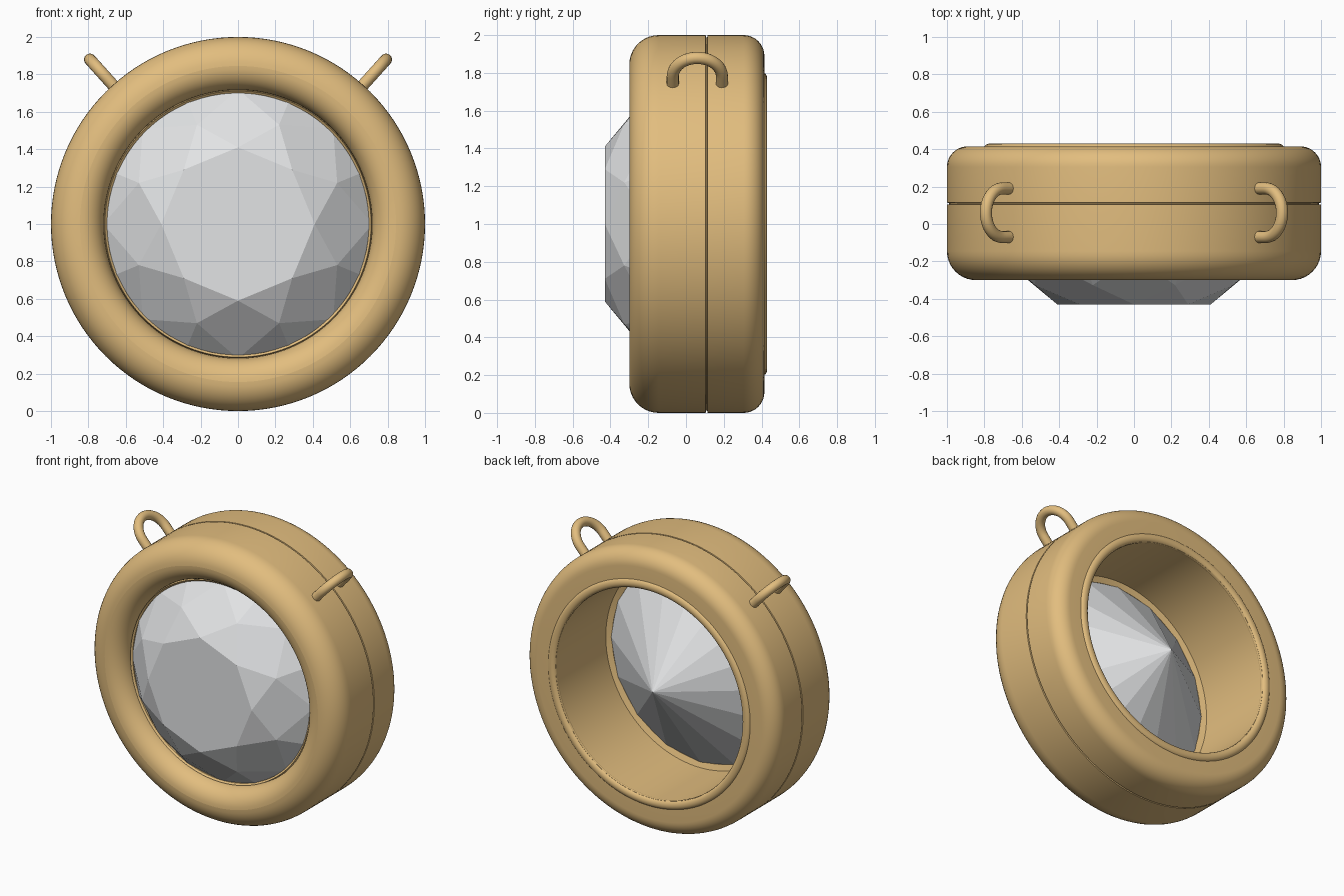
import bpy, bmesh, math
from mathutils import Vector

if "Cube" in bpy.data.objects:
    bpy.data.objects.remove(bpy.data.objects["Cube"])

CZ = 1.0  # height of the pendant axis


def material(name, rgb):
    m = bpy.data.materials.new(name)
    m.diffuse_color = (*rgb, 1)
    m.use_nodes = True
    m.node_tree.nodes["Principled BSDF"].inputs["Base Color"].default_value = m.diffuse_color
    return m


gold = material("warm gold", (0.76, 0.51, 0.21))
silver = material("pale grey crystal", (0.76, 0.77, 0.78))


def make(name, bm, mat, smooth=None):
    bmesh.ops.recalc_face_normals(bm, faces=bm.faces)
    me = bpy.data.meshes.new(name)
    bm.to_mesh(me)
    bm.free()
    ob = bpy.data.objects.new(name, me)
    bpy.context.collection.objects.link(ob)
    me.materials.append(mat)
    if smooth:
        bpy.ops.object.select_all(action='DESELECT')
        ob.select_set(True)
        bpy.context.view_layer.objects.active = ob
        bpy.ops.object.shade_smooth_by_angle(angle=math.radians(smooth))
    return ob


def polar(r, a, y):
    return Vector((r * math.cos(a), y, CZ + r * math.sin(a)))


def arc(cr, cy, rr, ry, a0, a1, n=10):
    out = []
    for i in range(n + 1):
        a = math.radians(a0 + (a1 - a0) * i / n)
        out.append((cr + rr * math.cos(a), cy + ry * math.sin(a)))
    return out


def bridge(bm, rings, closed):
    n = len(rings[0])
    for k in range(len(rings) if closed else len(rings) - 1):
        a, b = rings[k], rings[(k + 1) % len(rings)]
        for i in range(n):
            j = (i + 1) % n
            bm.faces.new((a[i], a[j], b[j], b[i]))


def lathe(name, profile, mat, n=128):
    bm = bmesh.new()
    rings = [[bm.verts.new(polar(r, 2 * math.pi * i / n, y)) for i in range(n)]
             for r, y in profile]
    bridge(bm, rings, True)
    return make(name, bm, mat, 35)


# case: rounded front bezel, seam groove, rounded back, hollow inside
case = [(0.74, -0.15), (0.70, -0.165), (0.70, -0.19), (0.712, -0.20)]
case += arc(0.845, -0.175, 0.128, 0.125, 180, 270)
case += arc(0.845, -0.145, 0.155, 0.155, 270, 360)
case += [(1.0, 0.104), (0.988, 0.106), (0.988, 0.112), (1.0, 0.114)]
case += arc(0.89, 0.305, 0.11, 0.11, 0, 90)
case += [(0.74, 0.415)]
lathe("case", case, gold)

# thin bead around the rear opening
lathe("rear_bead", arc(0.77, 0.405, 0.032, 0.025, 0, 345, 23), gold)

# brilliant-cut stone
bm = bmesh.new()
S = math.pi / 8
table = [bm.verts.new(polar(0.41, 2 * S * i, -0.43)) for i in range(8)]
star = [bm.verts.new(polar(0.574, 2 * S * i + S, -0.327)) for i in range(8)]
girdle = [bm.verts.new(polar(0.72, S * i, -0.173)) for i in range(16)]
culet = bm.verts.new((0, 0.38, CZ))
bm.faces.new(table)
for i in range(8):
    j = (i + 1) % 8
    bm.faces.new((table[i], table[j], star[i]))
    bm.faces.new((table[i], star[i], girdle[2 * i], star[i - 1]))
    bm.faces.new((star[i], girdle[2 * i], girdle[2 * i + 1]))
    bm.faces.new((star[i], girdle[2 * i + 1], girdle[2 * j]))
for i in range(16):
    bm.faces.new((girdle[i], girdle[(i + 1) % 16], culet))
make("stone", bm, silver)

# two chain loops on the upper rim
for side, label in ((1, "right"), (-1, "left")):
    a = math.radians(48)
    out = Vector((side * math.cos(a), 0, math.sin(a)))
    across = Vector((0, 1, 0))
    flat = out.cross(across)
    base, R, t = Vector((0, 0.06, CZ)), 0.13, 0.032
    path = [(0.97, R, across)]
    for i in range(25):
        b = math.pi * i / 24
        path.append((1.053 + R * math.sin(b), R * math.cos(b),
                     across * math.cos(b) + out * math.sin(b)))
    path.append((0.97, -R, -across))
    bm = bmesh.new()
    rings = []
    for h, w, nrm in path:
        c = base + out * h + across * w
        rings.append([bm.verts.new(c + (nrm * math.cos(q) + flat * math.sin(q)) * t)
                      for q in (2 * math.pi * k / 16 for k in range(16))])
    bridge(bm, rings, False)
    bm.faces.new(rings[0])
    bm.faces.new(rings[-1])
    make("chain_loop_" + label, bm, gold, 40)
